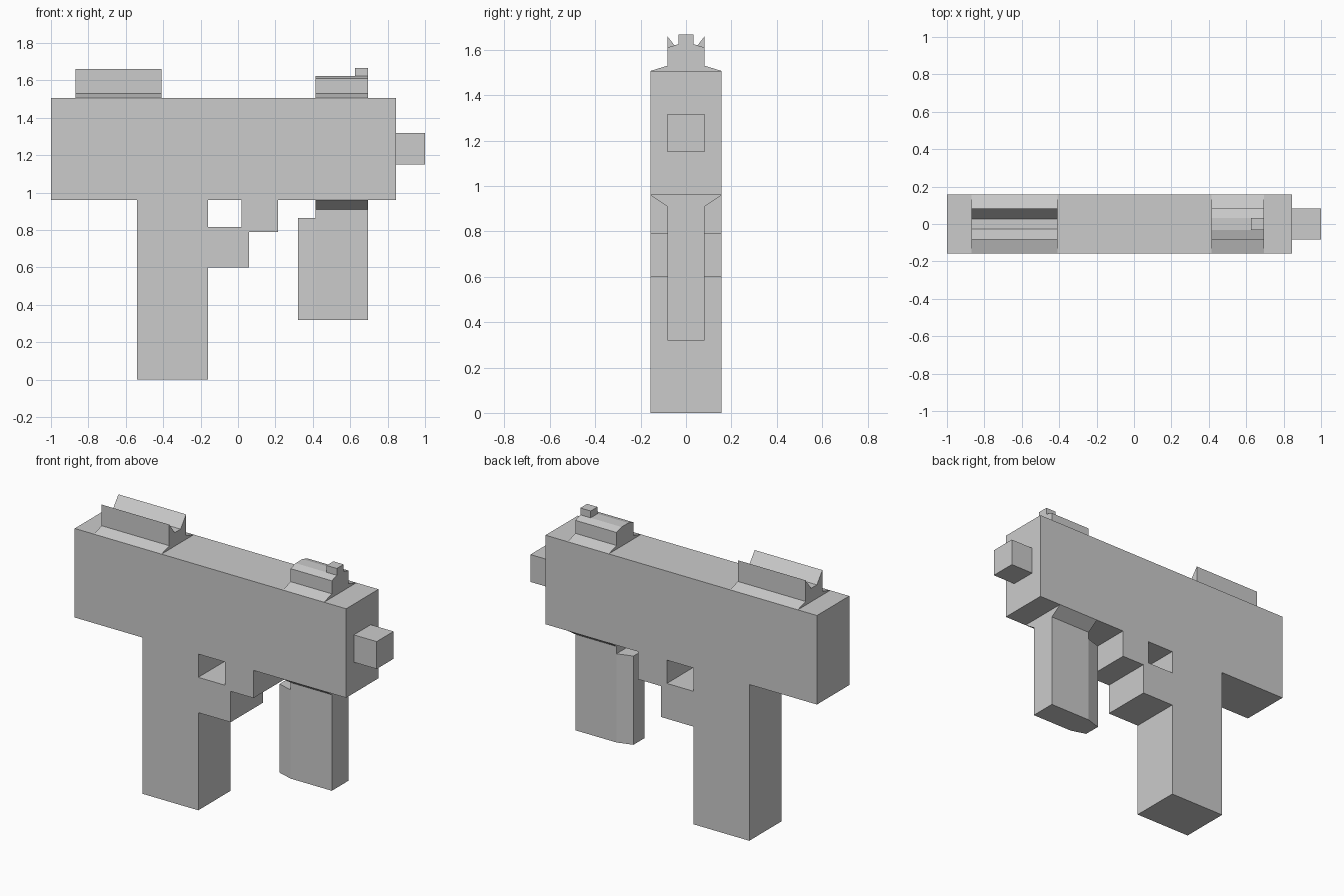
import bpy
import bmesh

if "Cube" in bpy.data.objects:
    bpy.data.objects.remove(bpy.data.objects["Cube"])

W, N = 0.157, 0.082   # half widths: full body, narrow parts


def prism(name, profile, axis, lo, hi):
    """Extrude a 2D profile along an axis: x uses (y,z), y uses (x,z), z uses (x,y)."""
    def place(p, t):
        return {'x': (t, *p), 'y': (p[0], t, p[1]), 'z': (*p, t)}[axis]
    bm = bmesh.new()
    base = bm.faces.new([bm.verts.new(place(p, lo)) for p in profile])
    ext = bmesh.ops.extrude_face_region(bm, geom=[base], use_keep_orig=True)
    for v in ext['geom']:
        if isinstance(v, bmesh.types.BMVert):
            v.co['xyz'.index(axis)] = hi
    bmesh.ops.recalc_face_normals(bm, faces=bm.faces)
    mesh = bpy.data.meshes.new(name)
    bm.to_mesh(mesh)
    bm.free()
    ob = bpy.data.objects.new(name, mesh)
    bpy.context.collection.objects.link(ob)
    return ob


def rect(a0, a1, b0, b1):
    return [(a0, b0), (a1, b0), (a1, b1), (a0, b1)]


def mirrored(half):
    """Close a half profile (positive side) with its mirror image."""
    return half + [(-a, b) for a, b in reversed(half)]


def combine(target, other, operation):
    mod = target.modifiers.new(operation, 'BOOLEAN')
    mod.operation, mod.object, mod.solver = operation, other, 'EXACT'
    bpy.context.view_layer.objects.active = target
    bpy.ops.object.modifier_apply(modifier=mod.name)
    bpy.data.objects.remove(other)


# Receiver, grip and trigger guard from one side outline
frame = prism('frame', [
    (-1, 1.507), (-1, 0.96), (-0.54, 0.96), (-0.54, 0), (-0.16, 0),
    (-0.16, 0.6), (0.06, 0.6), (0.06, 0.79), (0.215, 0.79),
    (0.215, 0.96), (0.845, 0.96), (0.845, 1.507)], 'y', -W, W)
hole = prism('trigger_hole', rect(-0.16, 0.02, 0.817, 0.96), 'y', -0.3, 0.3)
hole.hide_render = True
combine(frame, hole, 'DIFFERENCE')

# Muzzle block
prism('barrel', rect(-N, N, 1.15, 1.318), 'x', 0.845, 1.0)

# Front grip: flared block with a chamfered rear edge
grip = prism('front_grip', mirrored([(N, 0.32), (N, 0.91), (W, 0.96)]),
             'x', 0.415, 0.695)
nose = prism('front_grip_nose', [
    (0.5, -N), (0.5, N), (0.415, N), (0.32, 0.053), (0.32, -0.053), (0.415, -N)],
    'z', 0.32, 0.865)
combine(grip, nose, 'UNION')

# Sights share the same flared foot
foot = [(W, 1.507), (N, 1.53)]
prism('rear_sight', mirrored(foot + [(N, 1.66), (0.028, 1.59)]), 'x', -0.87, -0.41)
sight = prism('front_sight', mirrored(foot + [(N, 1.61), (0.033, 1.625)]),
              'x', 0.415, 0.695)
post = prism('front_sight_post', rect(-0.033, 0.033, 1.6, 1.667), 'x', 0.625, 0.695)
combine(sight, post, 'UNION')
